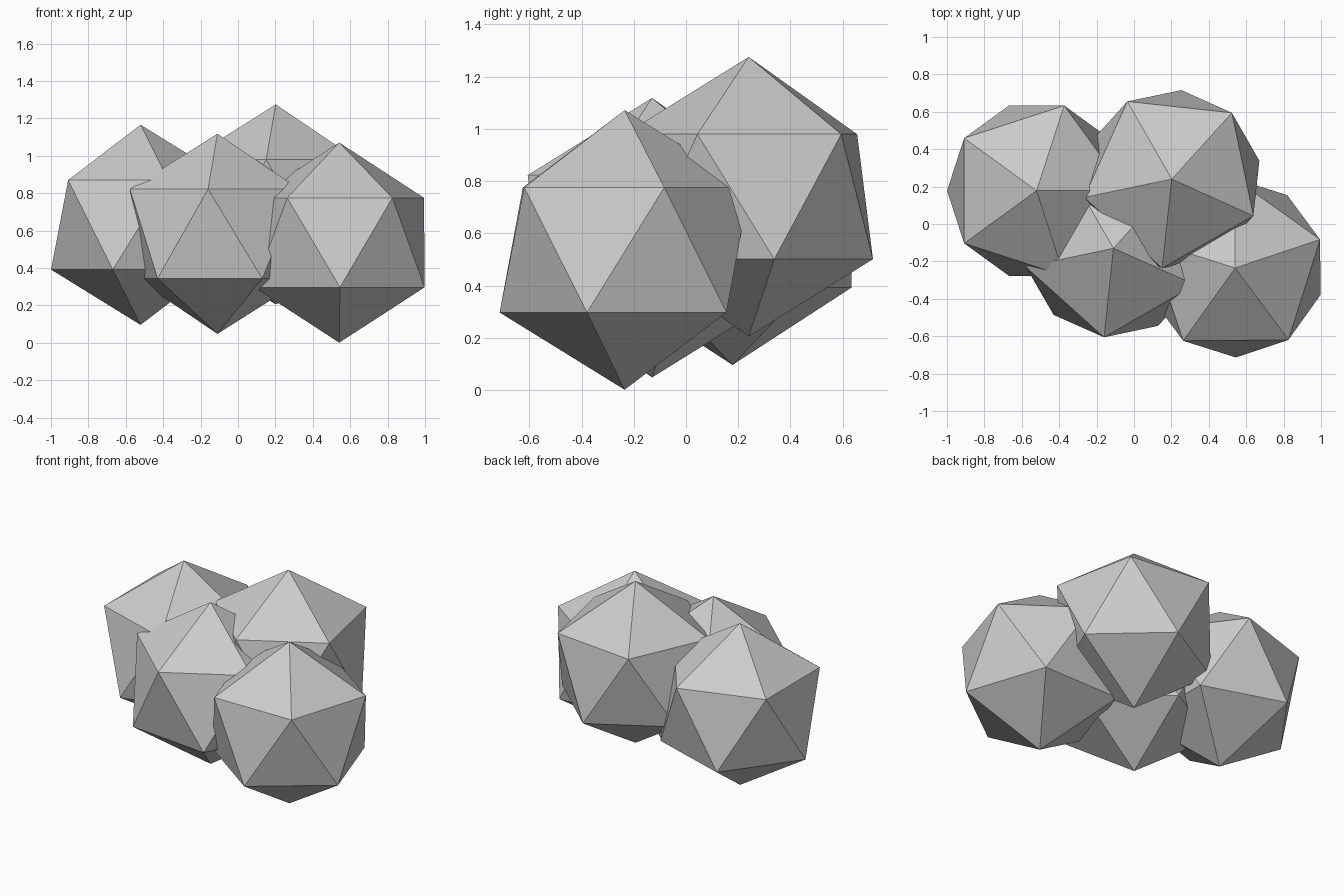
import bpy
import bmesh
from math import radians
from mathutils import Matrix

cube = bpy.data.objects.get("Cube")
if cube:
    bpy.data.objects.remove(cube, do_unlink=True)

RADIUS = 0.535

# Single stone colour
stone = bpy.data.materials.new("stone_grey")
stone.use_nodes = True
grey = (0.6, 0.6, 0.6, 1.0)
stone.diffuse_color = grey
stone.node_tree.nodes["Principled BSDF"].inputs["Base Color"].default_value = grey


def add_boulder(name, centre, turn):
    """Flat-faced icosahedron standing on a point, turned about z."""
    bm = bmesh.new()
    place = Matrix.Translation(centre) @ Matrix.Rotation(radians(turn), 4, "Z")
    bmesh.ops.create_icosphere(bm, subdivisions=1, radius=RADIUS, matrix=place)
    mesh = bpy.data.meshes.new(name)
    bm.to_mesh(mesh)
    bm.free()
    mesh.materials.append(stone)
    bpy.context.collection.objects.link(bpy.data.objects.new(name, mesh))


# Four overlapping boulders
add_boulder("back_right_boulder", (-0.521, 0.178, 0.631), 0)
add_boulder("back_left_boulder", (0.202, 0.24, 0.74), 47.8)
add_boulder("front_middle_boulder", (-0.11, -0.13, 0.583), 48)
add_boulder("front_left_boulder", (0.541, -0.235, 0.536), 18.5)
